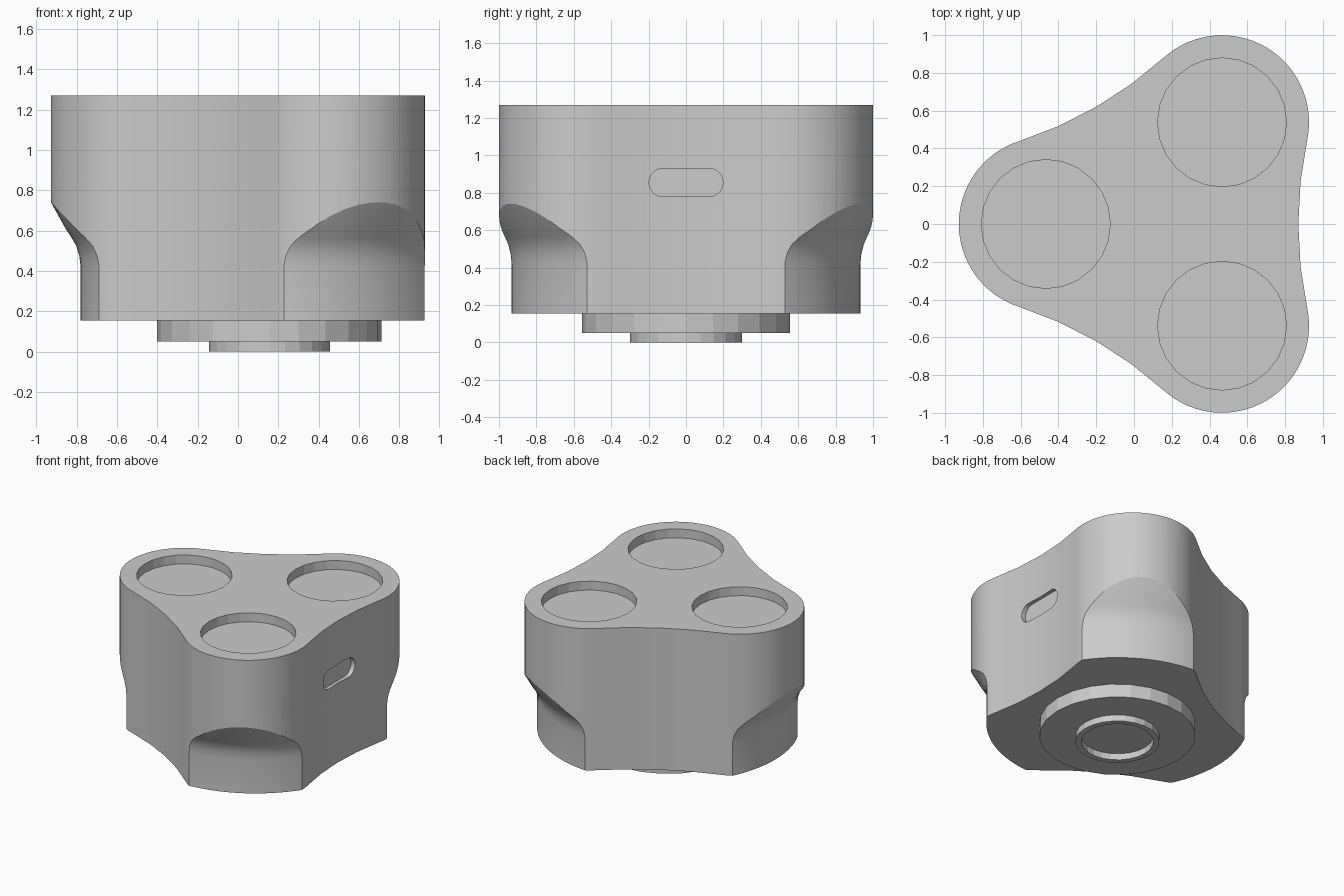
import bpy, bmesh
from math import sin, cos, radians, pi
from mathutils import Vector

if "Cube" in bpy.data.objects:
    bpy.data.objects.remove(bpy.data.objects["Cube"])

AXIS = Vector((0.155, 0, 0))      # centre of the three-lobed body
LOBE_D, LOBE_R = 0.622, 0.4605    # lobe distance from axis, lobe radius
TOP, BOTTOM = 1.27, 0.155


def polar(r, deg, z=0.0, c=AXIS):
    a = radians(deg)
    return Vector((c.x + r * cos(a), c.y + r * sin(a), z))


def loft(name, rings):
    """Skin a stack of equal-length point rings and cap both ends."""
    bm = bmesh.new()
    vs = [[bm.verts.new(p) for p in ring] for ring in rings]
    n = len(rings[0])
    for a, b in zip(vs, vs[1:]):
        for i in range(n):
            j = (i + 1) % n
            bm.faces.new((a[i], a[j], b[j], b[i]))
    bm.faces.new(vs[0][::-1])
    bm.faces.new(vs[-1])
    bmesh.ops.recalc_face_normals(bm, faces=bm.faces)
    me = bpy.data.meshes.new(name)
    bm.to_mesh(me)
    bm.free()
    ob = bpy.data.objects.new(name, me)
    bpy.context.collection.objects.link(ob)
    return ob


def lathe(name, profile, sides, c=AXIS):
    return loft(name, [[polar(r, 360 * i / sides, z, c) for i in range(sides)]
                       for r, z in profile])


def boolean(ob, cutter, op):
    m = ob.modifiers.new("cut", 'BOOLEAN')
    m.object, m.operation, m.solver = cutter, op, 'EXACT'
    bpy.context.view_layer.objects.active = ob
    bpy.ops.object.modifier_apply(modifier=m.name)
    bpy.data.objects.remove(cutter, do_unlink=True)


# Body outline: round lobes joined by shallow concave sides
outline = []
for a in (60, 180, 300):
    lobe = polar(LOBE_D, a)
    for i in range(33):
        outline.append(polar(LOBE_R, a - 71.9 + 143.8 * i / 32, 0, lobe))
    hollow = polar(2.87, a + 60)
    for t in (-5.95, 0, 5.95):
        outline.append(polar(2.155, a + 60 + 180 - t, 0, hollow))
body = loft("body", [[p + Vector((0, 0, z)) for p in outline] for z in (BOTTOM, TOP)])

# Turned-down lower part of the lobes
turned = lathe("turning_limit", [
    (0.935, 0.0), (0.935, 0.42), (0.942, 0.475), (0.957, 0.525), (0.98, 0.565),
    (1.01, 0.61), (1.085, 0.745), (1.3, 1.1), (1.3, 1.5)], 96)
boolean(body, turned, 'INTERSECT')

# Round pockets in the top of each lobe
for a in (60, 180, 300):
    pocket = lathe("pocket", [(0.341, TOP - 0.07), (0.341, TOP + 0.2)], 24,
                   polar(LOBE_D, a))
    boolean(body, pocket, 'DIFFERENCE')

# Shallow slot in the right-hand side
slot = []
for side, start in ((1, -90), (-1, 90)):
    for i in range(13):
        p = radians(start + 15 * i)
        slot.append((side * 0.123 + 0.075 * cos(p), 0.855 + 0.075 * sin(p)))
boolean(body, loft("slot", [[Vector((x, y, z)) for y, z in slot]
                            for x in (0.845, 1.0)]), 'DIFFERENCE')

# Stepped base disc with a raised ring underneath
base = lathe("stepped_base", [
    (0.257, 0.05), (0.257, 0.0), (0.30, 0.0), (0.30, 0.05),
    (0.557, 0.05), (0.557, BOTTOM)], 24)

# Smooth the body curves, keep facets and edges crisp
bpy.ops.object.select_all(action='DESELECT')
body.select_set(True)
bpy.context.view_layer.objects.active = body
bpy.ops.object.shade_smooth_by_angle(angle=radians(14))
